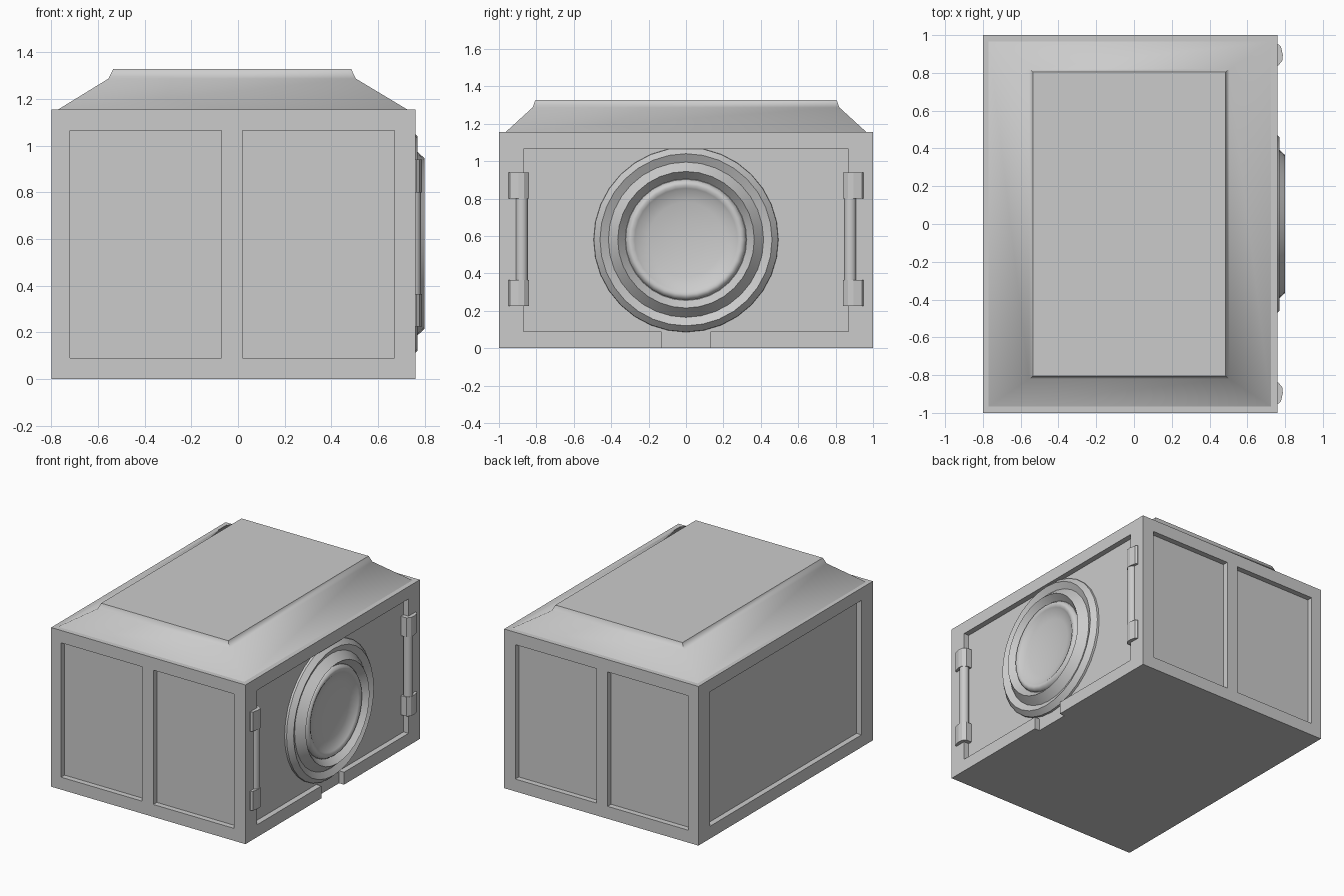
import bpy, bmesh, math
from mathutils import Vector

if "Cube" in bpy.data.objects:
    bpy.data.objects.remove(bpy.data.objects["Cube"])


def add_object(name, bm, smooth=None):
    bmesh.ops.recalc_face_normals(bm, faces=bm.faces)
    mesh = bpy.data.meshes.new(name)
    bm.to_mesh(mesh)
    bm.free()
    ob = bpy.data.objects.new(name, mesh)
    bpy.context.collection.objects.link(ob)
    bpy.ops.object.select_all(action='DESELECT')
    bpy.context.view_layer.objects.active = ob
    ob.select_set(True)
    if smooth:
        bpy.ops.object.shade_smooth_by_angle(angle=math.radians(smooth))
    return ob


def prism(bm, points, offset):
    face = bm.faces.new([bm.verts.new(p) for p in points])
    res = bmesh.ops.extrude_face_region(bm, geom=[face], use_keep_orig=True)
    verts = [v for v in res['geom'] if isinstance(v, bmesh.types.BMVert)]
    bmesh.ops.translate(bm, verts=verts, vec=Vector(offset))


def rect(x0, x1, y0, y1, z):
    return [(x0, y0, z), (x1, y0, z), (x1, y1, z), (x0, y1, z)]


# Main case
X0, X1, TOP, D = -0.8, 0.76, 1.155, 0.04
bm = bmesh.new()
prism(bm, rect(X0, X1, -1, 1, 0), (0, 0, TOP))
case = add_object("case", bm)

# Cutters: recessed panels on all four sides, with a notch under the porthole
bm = bmesh.new()
Z0, Z1 = 0.09, 1.065
for s in (-1, 1):
    for a, b in ((-0.72, -0.07), (0.02, 0.67)):
        y = s * (1 - D)
        prism(bm, [(a, y, Z0), (b, y, Z0), (b, y, Z1), (a, y, Z1)], (0, s * 0.1, 0))
W, N = 0.87, 0.13
prism(bm, [(X0 + D, -W, Z0), (X0 + D, W, Z0), (X0 + D, W, Z1), (X0 + D, -W, Z1)], (-0.1, 0, 0))
outline = [(-W, Z0), (-N, Z0), (-N, -0.1), (N, -0.1), (N, Z0), (W, Z0), (W, Z1), (-W, Z1)]
prism(bm, [(X1 - D, y, z) for y, z in outline], (0.1, 0, 0))
cutter = add_object("panel_cutter", bm)
cutter.hide_render = True

mod = case.modifiers.new("panels", 'BOOLEAN')
mod.operation, mod.solver, mod.object = 'DIFFERENCE', 'EXACT', cutter
bpy.context.view_layer.objects.active = case
bpy.ops.object.modifier_apply(modifier=mod.name)
bpy.data.objects.remove(cutter, do_unlink=True)

# Sloped roof with a small raised top plate
bm = bmesh.new()
levels = [rect(-0.77, 0.725, -0.965, 0.965, TOP),
          rect(-0.555, 0.505, -0.82, 0.82, 1.287),
          rect(-0.535, 0.485, -0.805, 0.805, 1.328)]
rings = [[bm.verts.new(p) for p in lv] for lv in levels]
bm.faces.new(rings[0])
bm.faces.new(rings[-1])
for lo, hi in zip(rings, rings[1:]):
    for i in range(4):
        j = (i + 1) % 4
        bm.faces.new((lo[i], lo[j], hi[j], hi[i]))
add_object("roof", bm, 60)


def lathe(name, profile, smooth):
    # Spin (radius, x) points about the porthole axis
    bm = bmesh.new()
    verts = [bm.verts.new((x, r, 0.58)) for r, x in profile]
    edges = [bm.edges.new(p) for p in zip(verts, verts[1:])]
    bmesh.ops.spin(bm, geom=verts + edges, cent=(0, 0, 0.58), axis=(1, 0, 0),
                   angle=2 * math.pi, steps=32)
    bmesh.ops.remove_doubles(bm, verts=bm.verts, dist=0.0005)
    return add_object(name, bm, smooth)


# Porthole: two stepped ridges, then a rounded bezel around a shallow bowl
lathe("porthole_ridges", [(0, 0.71), (0.495, 0.71), (0.493, 0.735), (0.46, 0.769),
                          (0.415, 0.745), (0.365, 0.80), (0.325, 0.755), (0, 0.715)], 25)
lathe("porthole_bowl", [(0, 0.718), (0.325, 0.74), (0.322, 0.762), (0.308, 0.78),
                        (0.292, 0.783), (0.275, 0.775), (0.262, 0.765), (0.2, 0.75),
                        (0.1, 0.739), (0, 0.735)], 60)

# Hinge bars with end brackets on either side of the porthole
for s, side in ((-1, "front"), (1, "back")):
    bm = bmesh.new()
    bar = [(0.752 + 0.033 * math.cos(a), s * (0.878 + 0.033 * math.sin(a)), 0.23)
           for a in (i * math.tau / 12 for i in range(12))]
    prism(bm, bar, (0, 0, 0.71))
    add_object(side + "_hinge_bar", bm, 40)
    bm = bmesh.new()
    clip = [(0.715, 0.84), (0.765, 0.84), (0.785, 0.865), (0.788, 0.895),
            (0.778, 0.94), (0.765, 0.95), (0.745, 0.95)]
    for z in (0.225, 0.80):
        prism(bm, [(x, s * y, z) for x, y in clip], (0, 0, 0.14))
    add_object(side + "_hinge_clips", bm)
